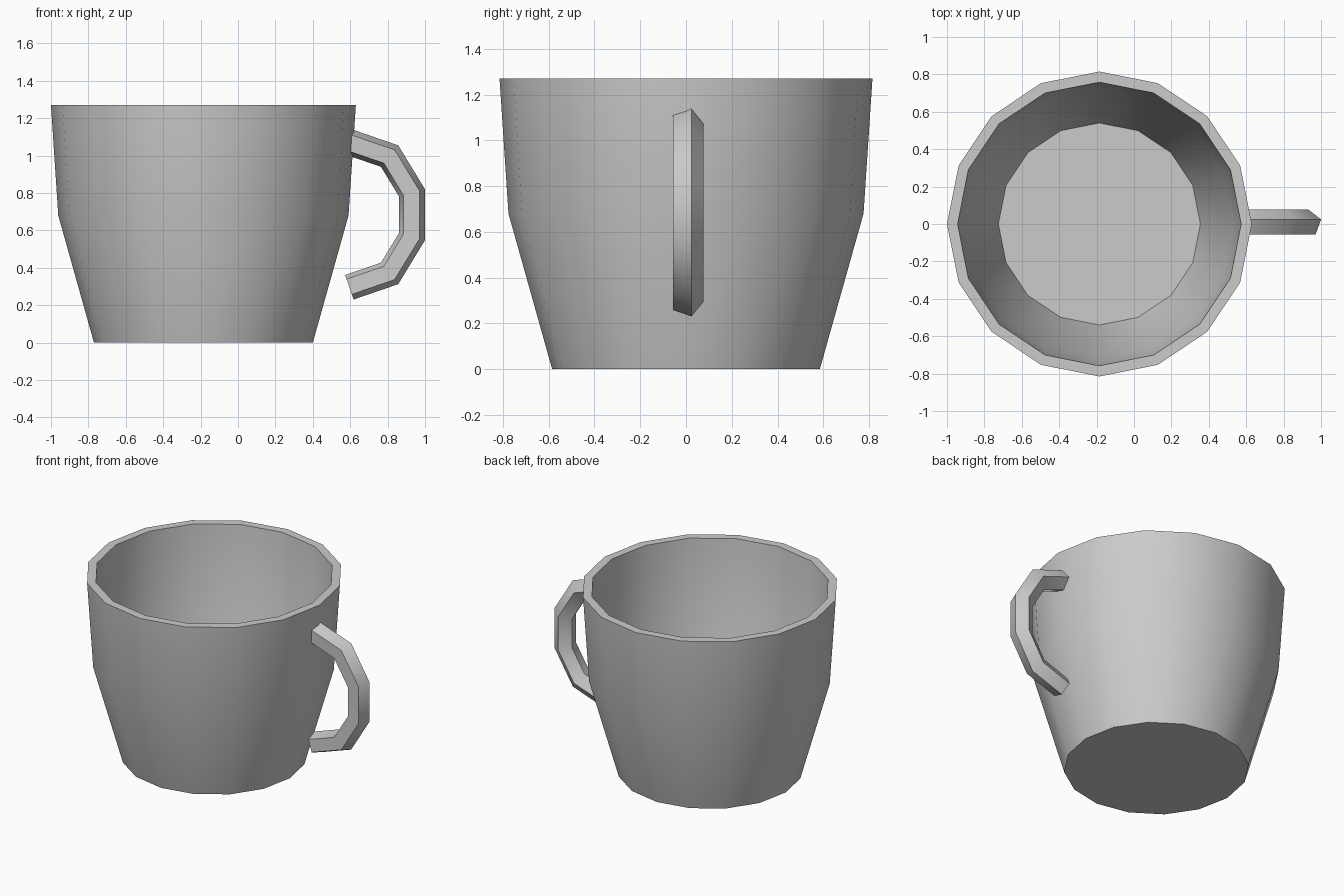
import bpy
import math
from mathutils import Vector

if "Cube" in bpy.data.objects:
    bpy.data.objects.remove(bpy.data.objects["Cube"])


def make_object(name, rings, closed):
    """Join equal rings of points; cap both ends or leave the loop closed."""
    n = len(rings[0])
    verts = [p for ring in rings for p in ring]
    faces = []
    for i in range(len(rings) - 1):
        for j in range(n):
            k = (j + 1) % n
            faces.append((i * n + j, i * n + k, (i + 1) * n + k, (i + 1) * n + j))
    faces.append(tuple(reversed(range(n))))
    last = (len(rings) - 1) * n
    faces.append(tuple(range(last, last + n)))
    mesh = bpy.data.meshes.new(name)
    mesh.from_pydata(verts, [], faces)
    obj = bpy.data.objects.new(name, mesh)
    bpy.context.collection.objects.link(obj)
    bpy.ops.object.select_all(action='DESELECT')
    obj.select_set(True)
    bpy.context.view_layer.objects.active = obj
    bpy.ops.object.shade_smooth_by_angle(angle=math.radians(40))
    return obj


# Cup body: outer wall up, over the rim, inner wall down to the floor
SIDES, CUP_X = 16, -0.185
profile = [(0.585, 0), (0.776, 0.68), (0.815, 1.27),
           (0.758, 1.27), (0.72, 0.685), (0.54, 0.055)]
body_rings = [[(CUP_X + r * math.cos(2 * math.pi * j / SIDES),
                r * math.sin(2 * math.pi * j / SIDES), z)
               for j in range(SIDES)] for r, z in profile]
make_object("cup_body", body_rings, False)

# Handle: five-sided section swept along a mitred arc in the xz plane
MID_Z = 0.684
half = [(0.595, 0.387), (0.81, 0.313), (0.93, 0.116)]
path = [Vector((x, MID_Z - h)) for x, h in half]
path += [Vector((x, MID_Z + h)) for x, h in reversed(half)]
dirs = [(b - a).normalized() for a, b in zip(path, path[1:])]

handle_rings = []
for i, p in enumerate(path):
    before, after = dirs[max(i - 1, 0)], dirs[min(i, len(dirs) - 1)]
    tangent = (before + after).normalized()
    outward = Vector((tangent.y, -tangent.x)) / tangent.dot(after)
    ring = []
    for k in range(5):
        a = math.radians(16 + 72 * k)
        q = p + outward * 0.073 * math.cos(a)
        ring.append((q.x, 0.004 + 0.073 * math.sin(a), q.y))
    handle_rings.append(ring[::-1])
handle = make_object("handle", handle_rings, False)

# Make the handle faces point outward
import bmesh
bm = bmesh.new()
bm.from_mesh(handle.data)
bmesh.ops.recalc_face_normals(bm, faces=bm.faces)
bm.to_mesh(handle.data)
bm.free()
